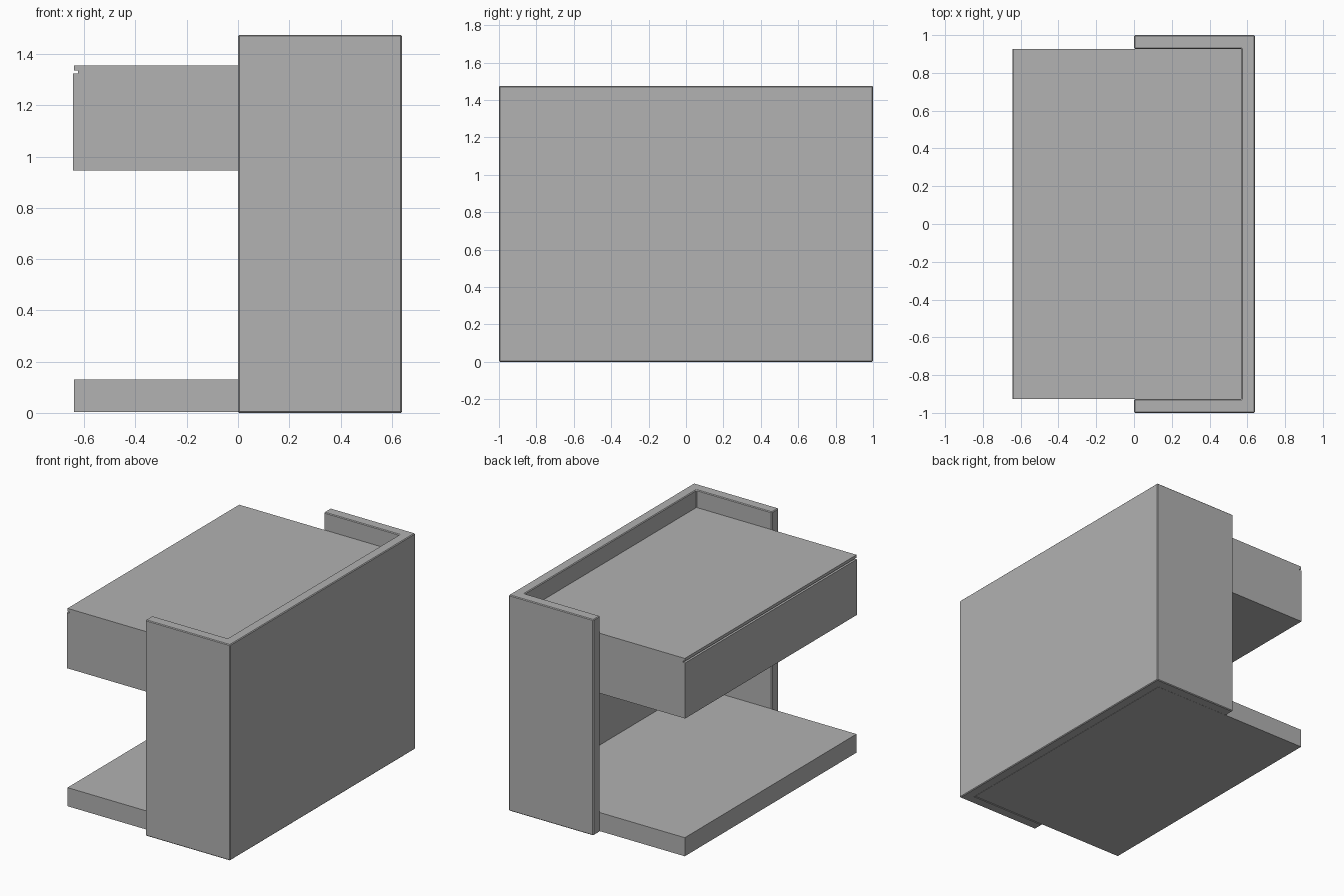
import bpy

if "Cube" in bpy.data.objects:
    bpy.data.objects.remove(bpy.data.objects["Cube"])

grey = bpy.data.materials.new("warm_grey")
grey.diffuse_color = (0.445, 0.445, 0.445, 1)
grey.use_nodes = True
grey.node_tree.nodes["Principled BSDF"].inputs["Base Color"].default_value = grey.diffuse_color


def finish(obj, bevel):
    obj.data.materials.append(grey)
    if bevel:
        mod = obj.modifiers.new("edge_chamfer", 'BEVEL')
        mod.width = bevel
        mod.segments = 1


def prism(name, outline, z0, z1, bevel=0.0):
    """Extrude a counter-clockwise outline from z0 to z1."""
    n = len(outline)
    verts = [(x, y, z) for z in (z0, z1) for x, y in outline]
    faces = [tuple(reversed(range(n))), tuple(range(n, 2 * n))]
    faces += [(i, (i + 1) % n, (i + 1) % n + n, i + n) for i in range(n)]
    mesh = bpy.data.meshes.new(name)
    mesh.from_pydata(verts, [], faces)
    obj = bpy.data.objects.new(name, mesh)
    bpy.context.collection.objects.link(obj)
    finish(obj, bevel)
    return obj


def box(name, x0, x1, y, z0, z1, bevel=0.0):
    return prism(name, [(x0, -y), (x1, -y), (x1, y), (x0, y)], z0, z1, bevel)


IN_X, IN_Y = 0.57, 0.927   # inner faces of the surround

# U-shaped upright surround with fine chamfers
prism("surround", [(0, -1), (0.64, -1), (0.64, 1), (0, 1),
                   (0, IN_Y), (IN_X, IN_Y), (IN_X, -IN_Y), (0, -IN_Y)],
      0, 1.475, 0.005)

# Bottom shelf
box("bottom_shelf", -0.64, IN_X, IN_Y, 0.003, 0.13)

# Drawer unit: case, thin top and front with a shadow gap under the top
box("drawer_case", -0.625, IN_X, IN_Y, 0.945, 1.335)
box("drawer_top", -0.64, IN_X, IN_Y, 1.335, 1.355)
box("drawer_front", -0.643, -0.625, IN_Y, 0.945, 1.325)
